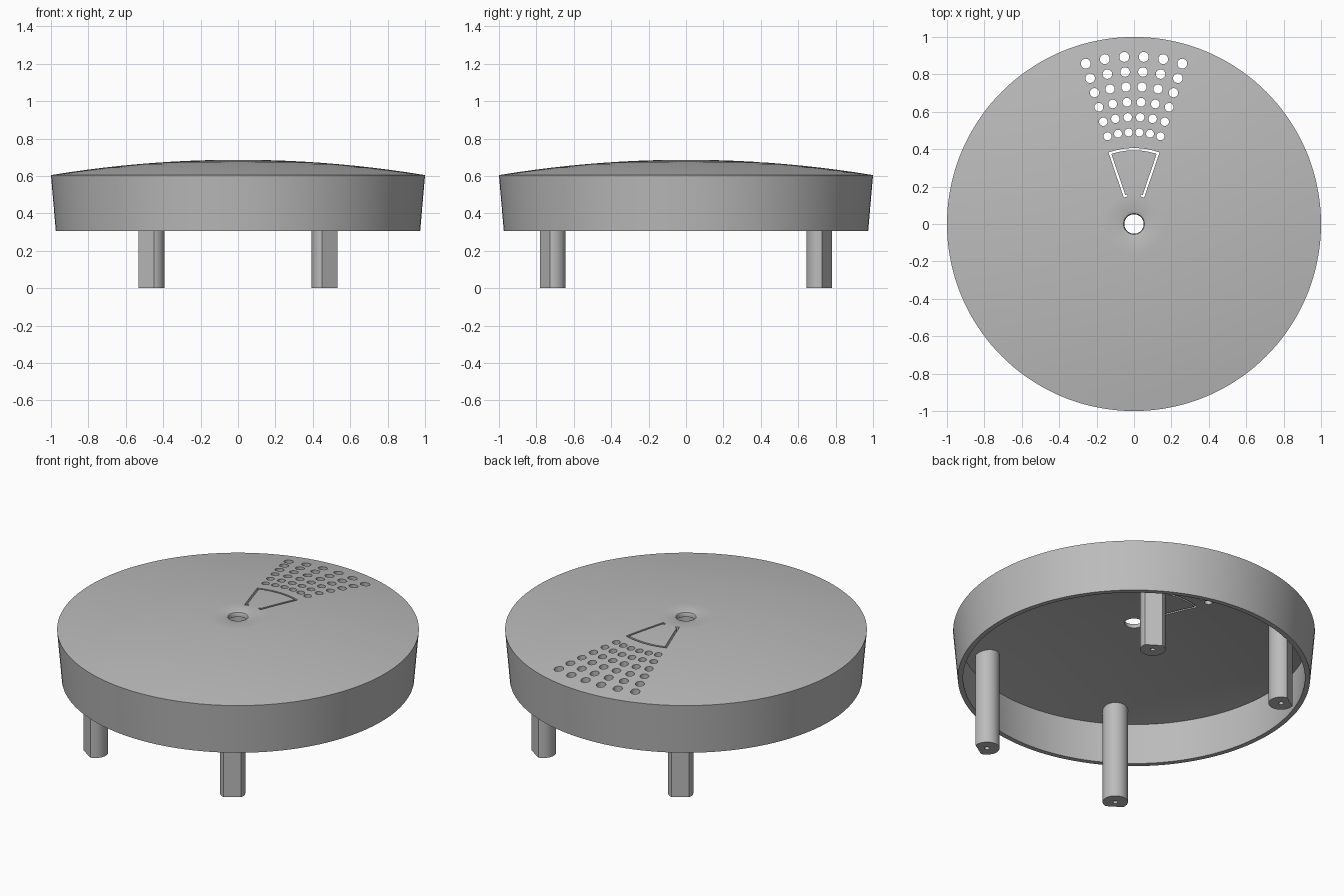
import bpy, bmesh
from math import sin, cos, pi, radians, hypot, atan2, sqrt
from mathutils import Vector

cube = bpy.data.objects.get("Cube")
if cube:
    bpy.data.objects.remove(cube, do_unlink=True)

grey = bpy.data.materials.new("plain_grey")
grey.use_nodes = True
colour = (0.5, 0.5, 0.5, 1)
grey.diffuse_color = colour
grey.node_tree.nodes["Principled BSDF"].inputs["Base Color"].default_value = colour


def make(name, bm):
    bmesh.ops.recalc_face_normals(bm, faces=bm.faces)
    mesh = bpy.data.meshes.new(name)
    bm.to_mesh(mesh)
    bm.free()
    mesh.materials.append(grey)
    obj = bpy.data.objects.new(name, mesh)
    bpy.context.collection.objects.link(obj)
    return obj


def prism(bm, outline, z0, z1):
    """Close a flat outline into a solid between two heights."""
    low = [bm.verts.new((x, y, z0)) for x, y in outline]
    high = [bm.verts.new((x, y, z1)) for x, y in outline]
    bm.faces.new(low[::-1])
    bm.faces.new(high)
    n = len(outline)
    for i in range(n):
        j = (i + 1) % n
        bm.faces.new((low[i], low[j], high[j], high[i]))


def circle(x, y, r, n):
    return [(x + r * cos(2 * pi * i / n), y + r * sin(2 * pi * i / n)) for i in range(n)]


def cut(obj, cutter):
    """Apply a boolean cut, remove the cutter, then shade."""
    cutter.hide_render = True
    mod = obj.modifiers.new("cut", "BOOLEAN")
    mod.operation, mod.solver, mod.object = "DIFFERENCE", "EXACT", cutter
    bpy.ops.object.select_all(action="DESELECT")
    bpy.context.view_layer.objects.active = obj
    obj.select_set(True)
    bpy.ops.object.modifier_apply(modifier="cut")
    bpy.data.objects.remove(cutter, do_unlink=True)
    bpy.ops.object.shade_smooth_by_angle(angle=radians(25))


def dome(r, base, rise):
    return base + rise * (1 - r * r)


# Lid: lathed hollow shell with a rounded lip round the centre hole
STEPS, SEGS = 10, 144
radii = [0.07 + 0.93 * i / STEPS for i in range(STEPS + 1)]
profile = [(0.052, 0.655), (0.052, 0.672), (0.056, 0.681)]
profile += [(r, dome(r, 0.605, 0.082)) for r in radii]
profile += [(0.974, 0.305), (0.945, 0.305), (0.965, 0.565)]
profile += [(r * 0.965, dome(r, 0.565, 0.09)) for r in radii[-2:0:-1]]

bm = bmesh.new()
rings = []
for i in range(SEGS):
    a = 2 * pi * i / SEGS
    rings.append([bm.verts.new((r * cos(a), r * sin(a), z)) for r, z in profile])
for i in range(SEGS):
    p, q = rings[i], rings[(i + 1) % SEGS]
    for k in range(len(profile)):
        m = (k + 1) % len(profile)
        bm.faces.new((p[k], p[m], q[m], q[k]))
lid = make("lid_shell", bm)

# Fan of round holes, growing slightly outwards
bm = bmesh.new()
for row in range(6):
    r = 0.49 + 0.081 * row
    for col in range(6):
        a = radians((col - 2.5) * 6.7)
        prism(bm, circle(r * sin(a), r * cos(a), 0.0215 + 0.001 * row, 24), 0.5, 0.8)

# Wedge-shaped slot outline, open at its narrow end
EDGE, HALF = 18.8, 0.006
polar = [(0.157, -13), (0.157, -EDGE)]
polar += [(0.4, EDGE * t / 6) for t in range(-6, 7)]
polar += [(0.157, EDGE), (0.157, 13)]
path = [Vector((r * sin(radians(a)), r * cos(radians(a)))) for r, a in polar]
left, right = [], []
for i, p in enumerate(path):
    d_in = (p - path[i - 1]).normalized() if i else (path[1] - p).normalized()
    d_out = (path[i + 1] - p).normalized() if i + 1 < len(path) else d_in
    mid = (d_in + d_out).normalized()
    side = Vector((-mid.y, mid.x)) * HALF / mid.dot(d_in)
    left.append(tuple(p + side))
    right.append(tuple(p - side))
prism(bm, left + right[::-1], 0.5, 0.8)
cut(lid, make("lid_cutter", bm))

# Four legs: round posts with a flat facing outwards and a small bottom bore
RADIUS, FLAT = 0.07, 0.05
names = {(-1, -1): "front_right_leg", (1, -1): "front_left_leg",
         (-1, 1): "back_right_leg", (1, 1): "back_left_leg"}
for (sx, sy), name in names.items():
    cx, cy = 0.463 * sx, 0.713 * sy
    out = atan2(cy, cx)
    gap = atan2(sqrt(RADIUS ** 2 - FLAT ** 2), FLAT)
    arc = [out + gap + (2 * pi - 2 * gap) * i / 28 for i in range(29)]
    bm = bmesh.new()
    prism(bm, [(cx + RADIUS * cos(a), cy + RADIUS * sin(a)) for a in arc], 0, 0.608)
    leg = make(name, bm)
    bm = bmesh.new()
    prism(bm, circle(cx, cy, 0.014, 16), -0.1, 0.25)
    cut(leg, make("bore_cutter", bm))
